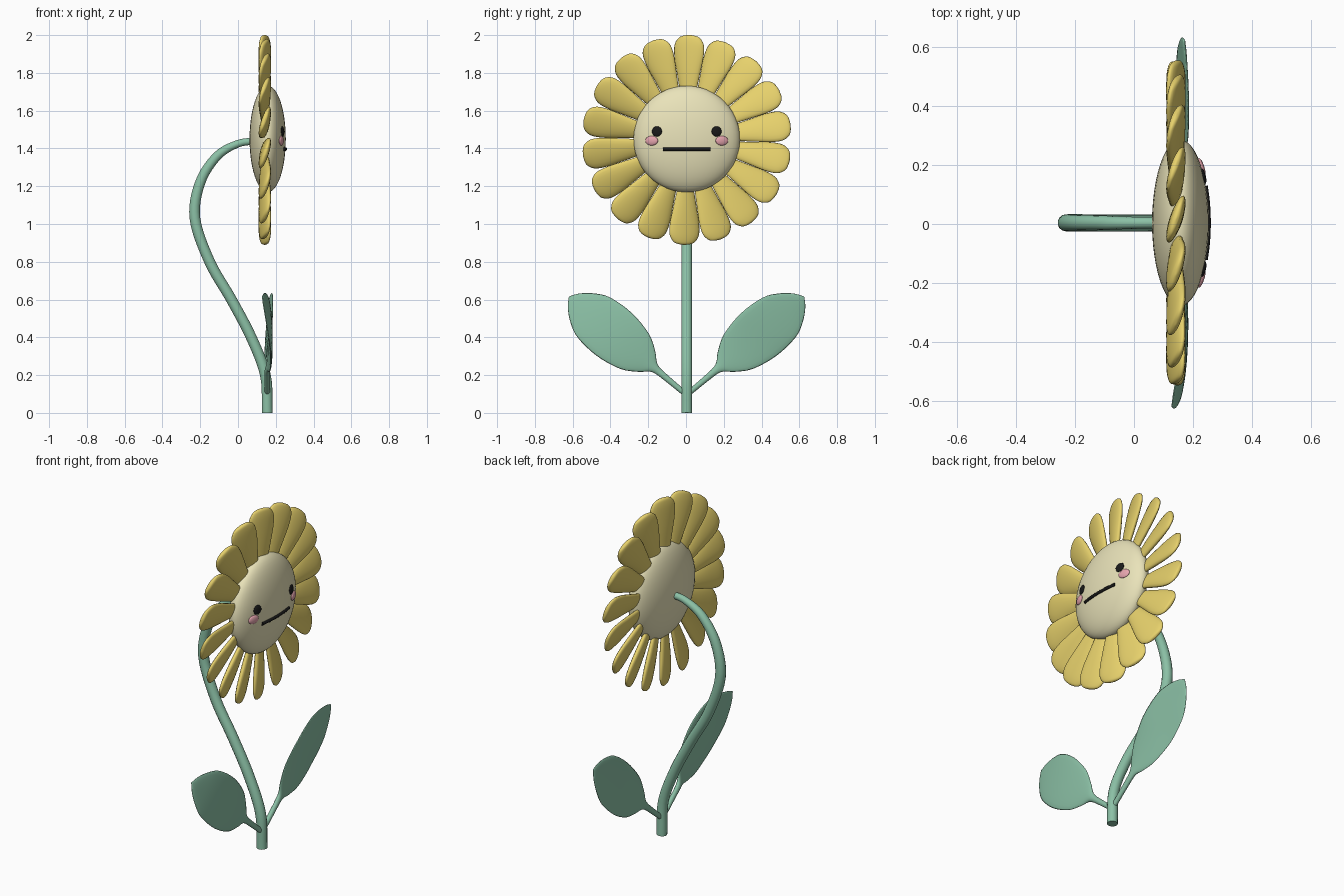
import bpy, bmesh, math
from mathutils import Vector, Matrix

if "Cube" in bpy.data.objects:
    bpy.data.objects.remove(bpy.data.objects["Cube"])


def material(name, rgb):
    m = bpy.data.materials.new(name)
    m.diffuse_color = (*rgb, 1)
    m.use_nodes = True
    m.node_tree.nodes["Principled BSDF"].inputs["Base Color"].default_value = m.diffuse_color
    return m


GREEN = material("leaf_green", (0.26, 0.53, 0.38))
GOLD = material("petal_gold", (0.80, 0.64, 0.15))
CREAM = material("face_cream", (0.82, 0.77, 0.49))
BLACK = material("black", (0.01, 0.01, 0.01))
PINK = material("pink", (0.80, 0.38, 0.43))

CENTRE = Vector((0.157, 0.004, 1.45))
RADII = Vector((0.096, 0.282, 0.282))


def finish(name, bm, mat):
    bmesh.ops.recalc_face_normals(bm, faces=bm.faces)
    me = bpy.data.meshes.new(name)
    bm.to_mesh(me)
    bm.free()
    me.materials.append(mat)
    for p in me.polygons:
        p.use_smooth = True
    ob = bpy.data.objects.new(name, me)
    bpy.context.collection.objects.link(ob)
    return ob


def catmull(pts, steps):
    pts = [Vector(p) for p in pts]
    ext = [2 * pts[0] - pts[1]] + pts + [2 * pts[-1] - pts[-2]]
    out = []
    for a, b, c, d in zip(ext, ext[1:], ext[2:], ext[3:]):
        for k in range(steps):
            t = k / steps
            out.append(0.5 * (2 * b + (c - a) * t + (2 * a - 5 * b + 4 * c - d) * t * t
                              + (3 * b - a - 3 * c + d) * t ** 3))
    return out + [pts[-1]]


def blade(name, profile, place, mat, sides=20, steps=4):
    """Loft elliptical sections (distance, half width, half thickness)."""
    bm = bmesh.new()
    rings = []
    for s, hw, ht in catmull(profile, steps):
        angles = [math.tau * i / sides for i in range(sides)]
        rings.append([bm.verts.new(place(s, hw * math.cos(a), ht * math.sin(a))) for a in angles])
    for r0, r1 in zip(rings, rings[1:]):
        for i in range(sides):
            j = (i + 1) % sides
            bm.faces.new((r0[i], r0[j], r1[j], r1[i]))
    bm.faces.new(rings[0])
    bm.faces.new(rings[-1])
    return finish(name, bm, mat)


def tube(name, pts, radius, mat):
    """Pipe through points given as (x, y, z, radius factor)."""
    cu = bpy.data.curves.new(name, 'CURVE')
    cu.dimensions = '3D'
    cu.bevel_depth = radius
    cu.bevel_resolution = 5
    cu.use_fill_caps = True
    path = catmull(pts, 6)
    sp = cu.splines.new('POLY')
    sp.points.add(len(path) - 1)
    for p, q in zip(sp.points, path):
        p.co = (q[0], q[1], q[2], 1)
        p.radius = q[3]
    ob = bpy.data.objects.new(name, cu)
    bpy.context.collection.objects.link(ob)
    cu.materials.append(mat)
    bpy.ops.object.select_all(action='DESELECT')
    ob.select_set(True)
    bpy.context.view_layer.objects.active = ob
    bpy.ops.object.convert(target='MESH')
    bpy.ops.object.shade_smooth_by_angle(angle=math.radians(50))


def ellipsoid(name, loc, radii, mat, rot=Matrix(), seg=32):
    bm = bmesh.new()
    bmesh.ops.create_uvsphere(bm, u_segments=seg, v_segments=seg // 2, radius=1)
    bm.transform(Matrix.Translation(loc) @ rot @ Matrix.Diagonal((*radii, 1)))
    return finish(name, bm, mat)


def on_face(y, z):
    """Point on the front of the head, and the surface normal there."""
    u, v = y / RADII.y, (z - CENTRE.z) / RADII.z
    w = math.sqrt(1 - u * u - v * v)
    p = CENTRE + Vector((RADII.x * w, y, z - CENTRE.z))
    return p, Vector((w / RADII.x, u / RADII.y, v / RADII.z)).normalized()


# Stem
tube("stem", [(0.155, 0.004, 0, 1), (0.145, 0.004, 0.2, 1), (0.07, 0.004, 0.4, 1),
              (-0.035, 0.004, 0.6, 1), (-0.15, 0.004, 0.8, 1), (-0.228, 0.004, 1.03, 1),
              (-0.20, 0.004, 1.22, 0.95), (-0.11, 0.004, 1.36, 0.85),
              (0, 0.004, 1.425, 0.7), (0.1, 0.004, 1.44, 0.65)], 0.029, GREEN)

# Leaves with their stalks
leaf_profile = [(0, 0.014, 0.014), (0.12, 0.016, 0.014), (0.2, 0.02, 0.014), (0.235, 0.034, 0.012),
                (0.275, 0.07, 0.01), (0.36, 0.12, 0.009), (0.5, 0.147, 0.009), (0.64, 0.137, 0.008),
                (0.72, 0.1, 0.007), (0.78, 0.05, 0.006), (0.812, 0.004, 0.003)]
for side, label in ((-1, "left"), (1, "right")):
    def place_leaf(s, v, w):
        t = max(0, (s - 0.2) / 0.61)
        bend = 0.1 * t - 0.125 * t * t if side < 0 else 0.015 * t + 0.14 * v * min(1, 2 * t)
        return Vector((0.155 + bend + w,
                       0.003 + side * (0.765 * s - 0.64 * v),
                       0.095 + 0.64 * s + 0.765 * v))
    blade("leaf_" + label, leaf_profile, place_leaf, GREEN)

# Ring of petals, each twisted like a fan blade
petal_profile = [(0.2, 0.035, 0.012), (0.27, 0.048, 0.018), (0.36, 0.066, 0.022), (0.44, 0.081, 0.022),
                 (0.5, 0.082, 0.02), (0.535, 0.064, 0.016), (0.55, 0.04, 0.011), (0.556, 0.004, 0.002)]
N = 18
TILT = math.radians(18)
for k in range(N):
    a = math.radians(1.5) + math.tau * k / N
    radial = Vector((0, math.sin(a), math.cos(a)))
    tangent = Vector((0, math.cos(a), -math.sin(a)))
    wide = tangent * math.cos(TILT) + Vector((math.sin(TILT), 0, 0))
    thick = Vector((math.cos(TILT), 0, 0)) - tangent * math.sin(TILT)
    hub = Vector((0.142, 0.004, 1.445))
    blade(f"petal_{k + 1}", petal_profile,
          lambda s, v, w: hub + radial * s + wide * v + thick * w, GOLD)

# Head
ellipsoid("head", CENTRE, RADII, CREAM, seg=48)

# Eyes and cheeks
for side, label in ((-1, "left"), (1, "right")):
    for part, y, z, ry, rz, mat in (("eye", 0.158, 1.49, 0.027, 0.027, BLACK),
                                    ("cheek", 0.186, 1.441, 0.035, 0.025, PINK)):
        p, n = on_face(side * y, z)
        depth = 0.008 if part == "eye" else 0.01
        rot = Vector((1, 0, 0)).rotation_difference(n).to_matrix().to_4x4()
        ellipsoid(f"{part}_{label}", p, (depth, ry, rz), mat, rot, 24)

# Mouth
tube("mouth", [(*on_face(-0.125 + 0.05 * i, 1.396)[0], 1) for i in range(6)], 0.009, BLACK)
